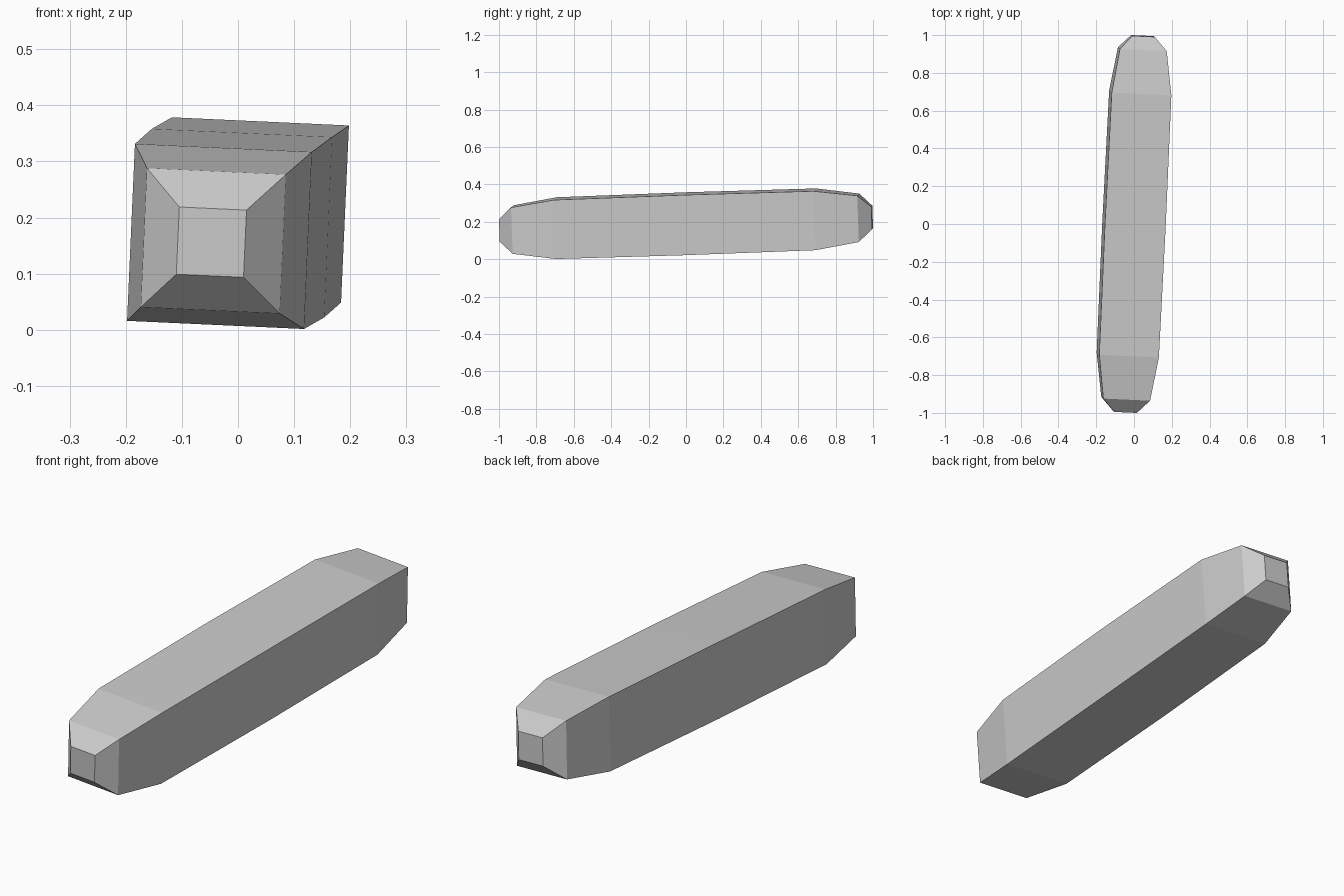
import bpy
import bmesh

default_cube = bpy.data.objects.get("Cube")
if default_cube:
    bpy.data.objects.remove(default_cube, do_unlink=True)

# Plain light grey
grey = bpy.data.materials.new("light_grey")
grey.use_nodes = True
colour = (0.6, 0.6, 0.6, 1.0)
grey.diffuse_color = colour
grey.node_tree.nodes["Principled BSDF"].inputs["Base Color"].default_value = colour

# Square sections along the bar: (distance from middle, half width)
half_profile = [(0.997, 0.06), (0.927, 0.124), (0.695, 0.158)]
sections = [(-d, h) for d, h in half_profile]
sections += [(0, 0.161)]
sections += [(d, h) for d, h in reversed(half_profile)]

# Loft the sections and close both ends
bm = bmesh.new()
corners = [(-1, -1), (1, -1), (1, 1), (-1, 1)]
rings = [[bm.verts.new((cx * h, y, cz * h)) for cx, cz in corners]
         for y, h in sections]
for a, b in zip(rings, rings[1:]):
    for i in range(4):
        j = (i + 1) % 4
        bm.faces.new((a[i], a[j], b[j], b[i]))
bm.faces.new(rings[0])
bm.faces.new(rings[-1])
bmesh.ops.recalc_face_normals(bm, faces=bm.faces)

mesh = bpy.data.meshes.new("tapered_bar")
bm.to_mesh(mesh)
bm.free()
mesh.materials.append(grey)

# The bar lies slightly pitched, rolled and turned
bar = bpy.data.objects.new("tapered_bar", mesh)
bar.rotation_euler = (0.034, 0.046, -0.046)
bar.location = (0, 0, 0.19)
bpy.context.collection.objects.link(bar)
